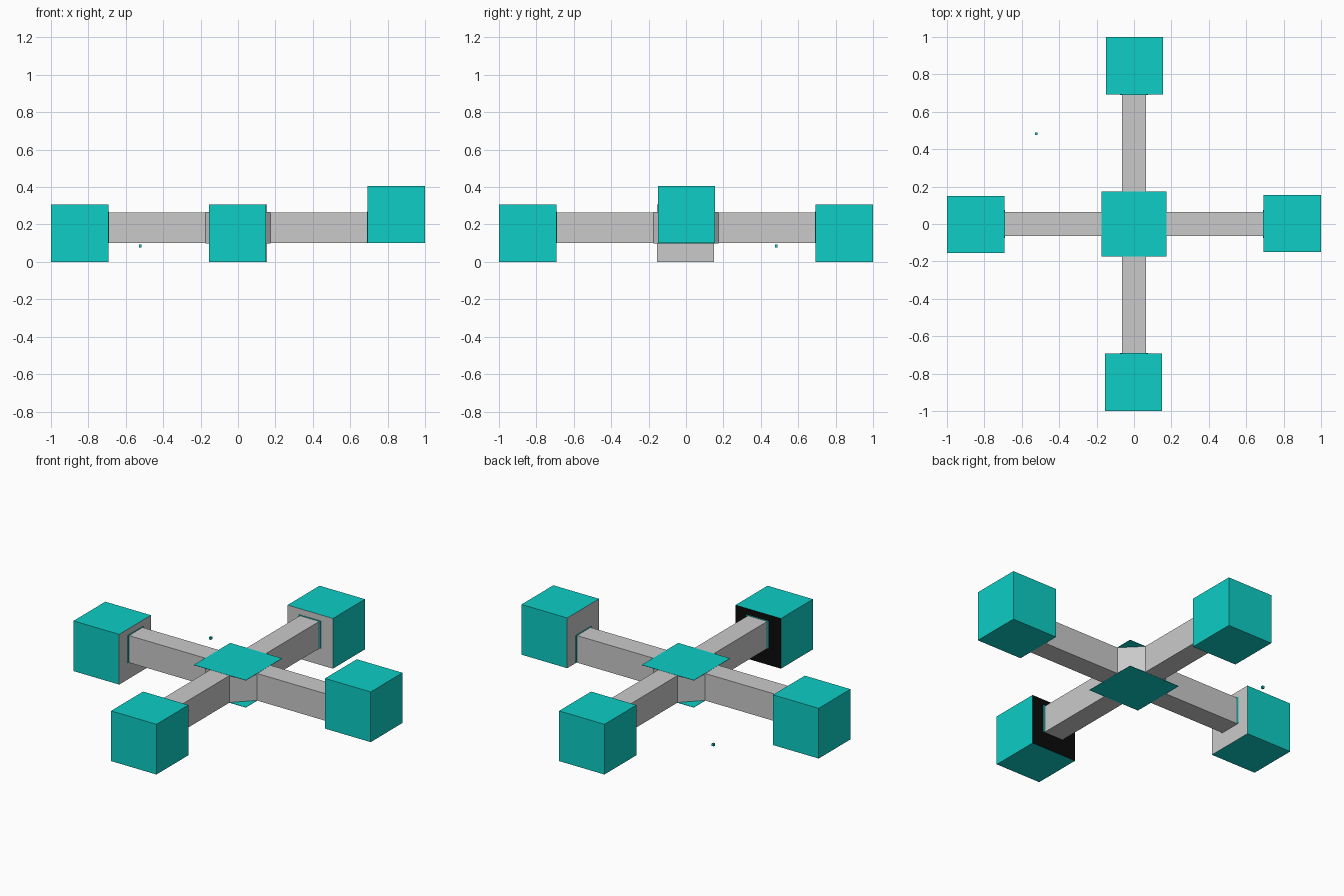
import bpy, bmesh, math
from mathutils import Matrix, Vector

cube = bpy.data.objects.get("Cube")
if cube:
    bpy.data.objects.remove(cube, do_unlink=True)


def material(name, rgb):
    m = bpy.data.materials.new(name)
    m.use_nodes = True
    m.diffuse_color = (*rgb, 1)
    m.node_tree.nodes["Principled BSDF"].inputs["Base Color"].default_value = (*rgb, 1)
    return m


teal = material("teal", (0.004, 0.61, 0.56))
grey = material("light grey", (0.59, 0.59, 0.59))
black = material("black", (0.003, 0.003, 0.003))


def finish(name, bm, mats):
    bmesh.ops.recalc_face_normals(bm, faces=bm.faces)
    mesh = bpy.data.meshes.new(name)
    bm.to_mesh(mesh)
    bm.free()
    for m in mats:
        mesh.materials.append(m)
    ob = bpy.data.objects.new(name, mesh)
    bpy.context.collection.objects.link(ob)
    return ob


def box(name, low, high, mats, turn=0, inner=False):
    """Box from low to high corner, turned about z; inner paints its hub-facing side."""
    low, high = Vector(low), Vector(high)
    bm = bmesh.new()
    bmesh.ops.create_cube(bm, size=1)
    bmesh.ops.scale(bm, vec=high - low, verts=bm.verts)
    bmesh.ops.translate(bm, vec=(low + high) / 2, verts=bm.verts)
    bm.normal_update()
    if inner:
        for f in bm.faces:
            f.material_index = int(f.normal.x < -0.5)
    bmesh.ops.rotate(bm, cent=(0, 0, 0), matrix=Matrix.Rotation(turn, 3, "Z"), verts=bm.verts)
    return finish(name, bm, mats)


HUB, ARM, INNER = 0.175, 0.065, 0.692
LOW, TOP = 0.1, 0.265

# Eight-sided hub with chamfered corners
bm = bmesh.new()
outline = []
for k in range(4):
    rot = Matrix.Rotation(k * math.pi / 2, 3, "Z")
    outline += [bm.verts.new(rot @ Vector((HUB, s * ARM, LOW + 0.001))) for s in (-1, 1)]
base = bm.faces.new(outline)
ext = bmesh.ops.extrude_face_region(bm, geom=[base])
bmesh.ops.translate(bm, vec=(0, 0, TOP - LOW - 0.002),
                    verts=[v for v in ext["geom"] if isinstance(v, bmesh.types.BMVert)])
finish("hub", bm, [grey])

# Square plates above and below the hub
for name, z in (("hub_top_plate", TOP - 0.001), ("hub_bottom_plate", LOW - 0.001)):
    box(name, (-HUB, -HUB, z), (HUB, HUB, z + 0.002), [teal])

# Four arms, each with a thin collar and an end block; the left block sits higher
for k, side in enumerate(("left", "back", "right", "front")):
    turn = k * math.pi / 2
    shift = 0.0025 if k % 2 == 0 else -0.0025
    z = LOW if side == "left" else 0
    box(side + "_arm", (HUB - 0.002, -ARM, LOW), (INNER, ARM, TOP), [grey], turn)
    box(side + "_collar", (INNER - 0.003, -0.075, LOW + 0.002),
        (INNER + 0.002, 0.075, TOP + 0.004), [teal], turn)
    box(side + "_block", (INNER, shift - 0.153, z), (1, shift + 0.153, z + 0.306),
        [teal, black if side == "front" else grey], turn, inner=True)

# Tiny loose cube
box("small_cube", (-0.53, 0.476, 0.078), (-0.516, 0.49, 0.092), [teal])
